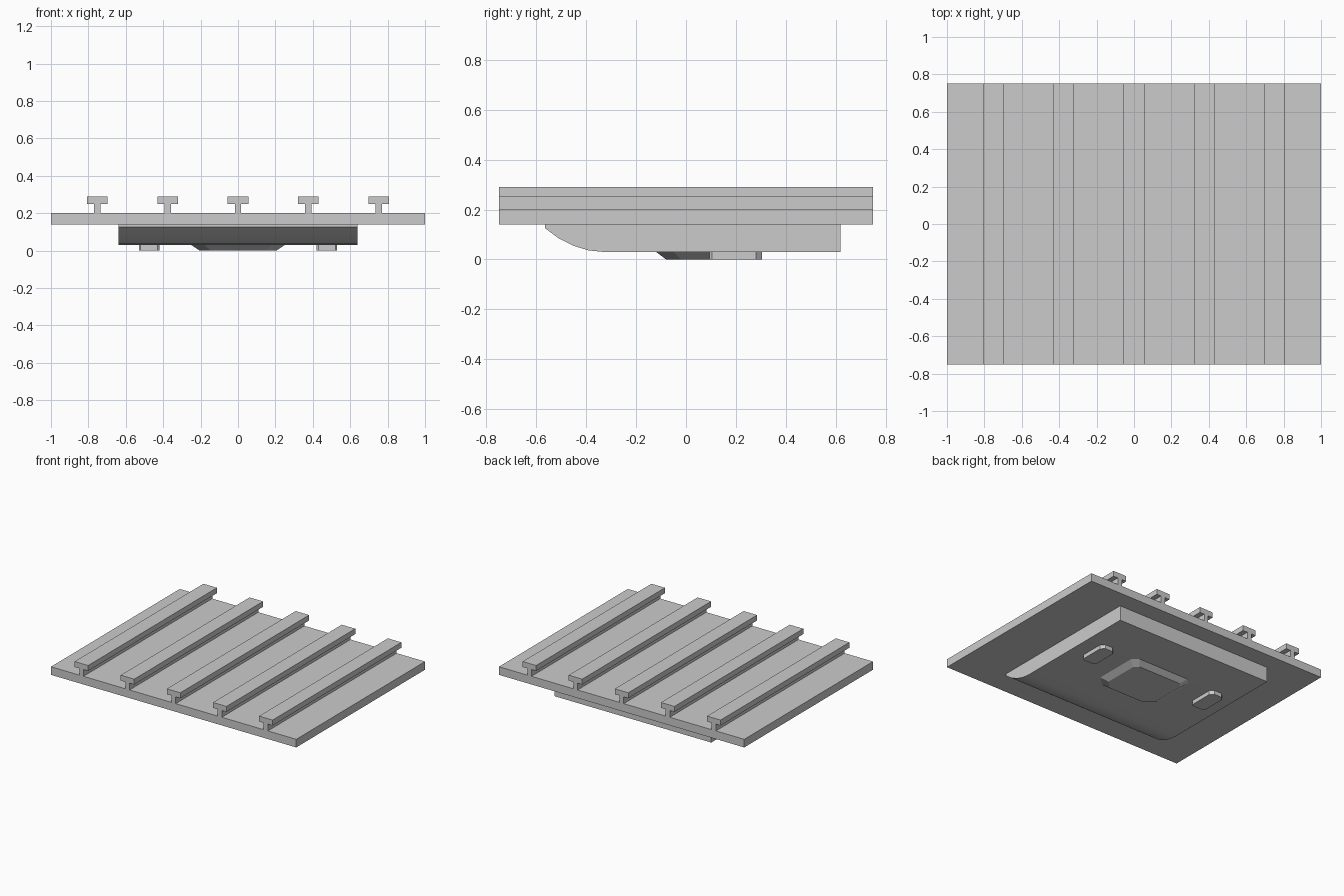
import bpy, bmesh

if "Cube" in bpy.data.objects:
    bpy.data.objects.remove(bpy.data.objects["Cube"])


def loft(name, loops):
    """Closed solid from matching vertex loops, capped at both ends."""
    bm = bmesh.new()
    rings = [[bm.verts.new(p) for p in loop] for loop in loops]
    n = len(rings[0])
    for a, b in zip(rings, rings[1:]):
        for i in range(n):
            j = (i + 1) % n
            bm.faces.new((a[i], a[j], b[j], b[i]))
    bm.faces.new(rings[0])
    bm.faces.new(rings[-1])
    bmesh.ops.recalc_face_normals(bm, faces=bm.faces)
    mesh = bpy.data.meshes.new(name)
    bm.to_mesh(mesh)
    bm.free()
    obj = bpy.data.objects.new(name, mesh)
    bpy.context.collection.objects.link(obj)
    return obj


def box(name, x0, x1, y0, y1, z0, z1):
    rect = [(x0, y0), (x1, y0), (x1, y1), (x0, y1)]
    return loft(name, [[(x, y, z) for x, y in rect] for z in (z0, z1)])


def chamfered(x0, x1, y0, y1, front, back, z):
    f, b = front, back
    return [(x0 + f, y0, z), (x1 - f, y0, z), (x1, y0 + f, z), (x1, y1 - b, z),
            (x1 - b, y1, z), (x0 + b, y1, z), (x0, y1 - b, z), (x0, y0 + f, z)]


# Flat deck
box("deck", -1, 1, -0.75, 0.75, 0.14, 0.20)

# T-section rails running front to back
half = [(0.017, 0.20), (0.017, 0.25), (0.055, 0.25), (0.055, 0.29)]
tee = half + [(-x, z) for x, z in reversed(half)]
for i in range(5):
    cx = (i - 2) * 0.376
    loft(f"rail_{i + 1}", [[(cx + x, y, z) for x, z in tee] for y in (-0.75, 0.75)])

# Underside block with a curved leading edge
side = [(0.62, 0.14), (-0.565, 0.14), (-0.565, 0.125), (-0.51, 0.084), (-0.45, 0.054),
        (-0.39, 0.036), (-0.33, 0.03), (0.62, 0.03)]
block = loft("under_block", [[(x, y, z) for y, z in side] for x in (-0.64, 0.64)])
bpy.context.view_layer.objects.active = block
block.select_set(True)
bpy.ops.object.shade_smooth_by_angle()

# Tapered centre boss
loft("centre_boss", [chamfered(-0.25, 0.25, -0.12, 0.305, 0.07, 0.04, 0.03),
                     chamfered(-0.205, 0.205, -0.08, 0.265, 0.06, 0.03, 0.0)])

# Small side feet
for s, label in ((-1, "left"), (1, "right")):
    a, b = sorted((s * 0.42, s * 0.53))
    loft(f"{label}_foot", [chamfered(a, b, 0.095, 0.305, 0.01, 0.025, z) for z in (0.03, 0.0)])
